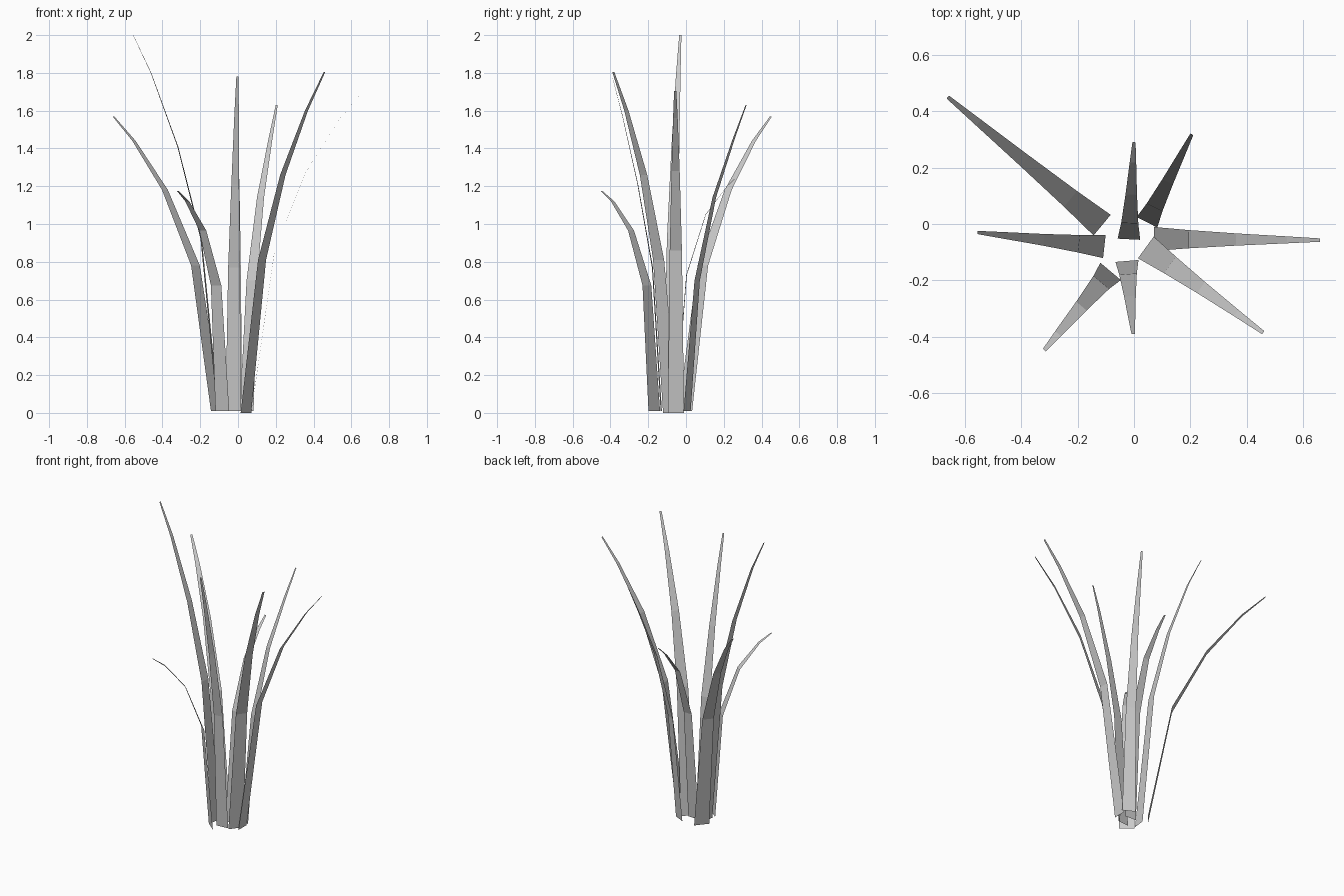
import bpy
from mathutils import Vector

# Relative blade width at the base, the three bends and the tip
TAPER = (1.0, 0.76, 0.51, 0.29, 0.14)


def blade(name, base, tip, width, bends):
    """Flat tapered leaf strip; bends are (fraction of the outward run, height)."""
    b, t = Vector(base), Vector(tip)
    run = Vector((t.x - b.x, t.y - b.y, 0))
    side = Vector((-run.y, run.x, 0)).normalized()
    path = [b]
    for f, z in bends:
        p = b + run * f
        p.z = z
        path.append(p)
    path.append(t)
    verts = []
    for p, k in zip(path, TAPER):
        verts += [p - side * width * k / 2, p + side * width * k / 2]
    faces = [(2 * i, 2 * i + 2, 2 * i + 3, 2 * i + 1) for i in range(len(path) - 1)]
    mesh = bpy.data.meshes.new(name)
    mesh.from_pydata(verts, [], faces)
    obj = bpy.data.objects.new(name, mesh)
    bpy.context.collection.objects.link(obj)


# Leaves fanning out around the tuft
blade("leaf_back_left", (-0.113, -0.004, 0.01), (-0.66, 0.45, 1.57), 0.095,
      [(0.205, 0.78), (0.50, 1.18), (0.80, 1.44)])
blade("leaf_left", (-0.105, -0.08, 0.01), (-0.555, -0.03, 2.0), 0.082,
      [(0.20, 0.92), (0.475, 1.41), (0.79, 1.80)])
blade("leaf_front_left", (-0.083, -0.168, 0.01), (-0.318, -0.447, 1.175), 0.095,
      [(0.14, 0.675), (0.44, 0.965), (0.79, 1.12)])
blade("leaf_front", (-0.025, -0.131, 0.01), (-0.003, -0.39, 1.78), 0.082,
      [(0.18, 0.77), (0.48, 1.21), (0.80, 1.58)])
blade("leaf_front_right", (0.042, -0.083, 0.0), (0.458, -0.385, 1.805), 0.095,
      [(0.205, 0.81), (0.47, 1.26), (0.77, 1.60)])
blade("leaf_right", (0.07, -0.053, 0.0), (0.66, -0.057, 1.705), 0.085,
      [(0.21, 0.86), (0.495, 1.28), (0.80, 1.56)])
blade("leaf_back_right", (0.046, 0.006, 0.01), (0.205, 0.318, 1.63), 0.082,
      [(0.17, 0.70), (0.46, 1.14), (0.79, 1.45)])
blade("leaf_back", (-0.018, -0.054, 0.01), (0.0, 0.29, 1.27), 0.08,
      [(0.165, 0.73), (0.46, 1.05), (0.79, 1.20)])
